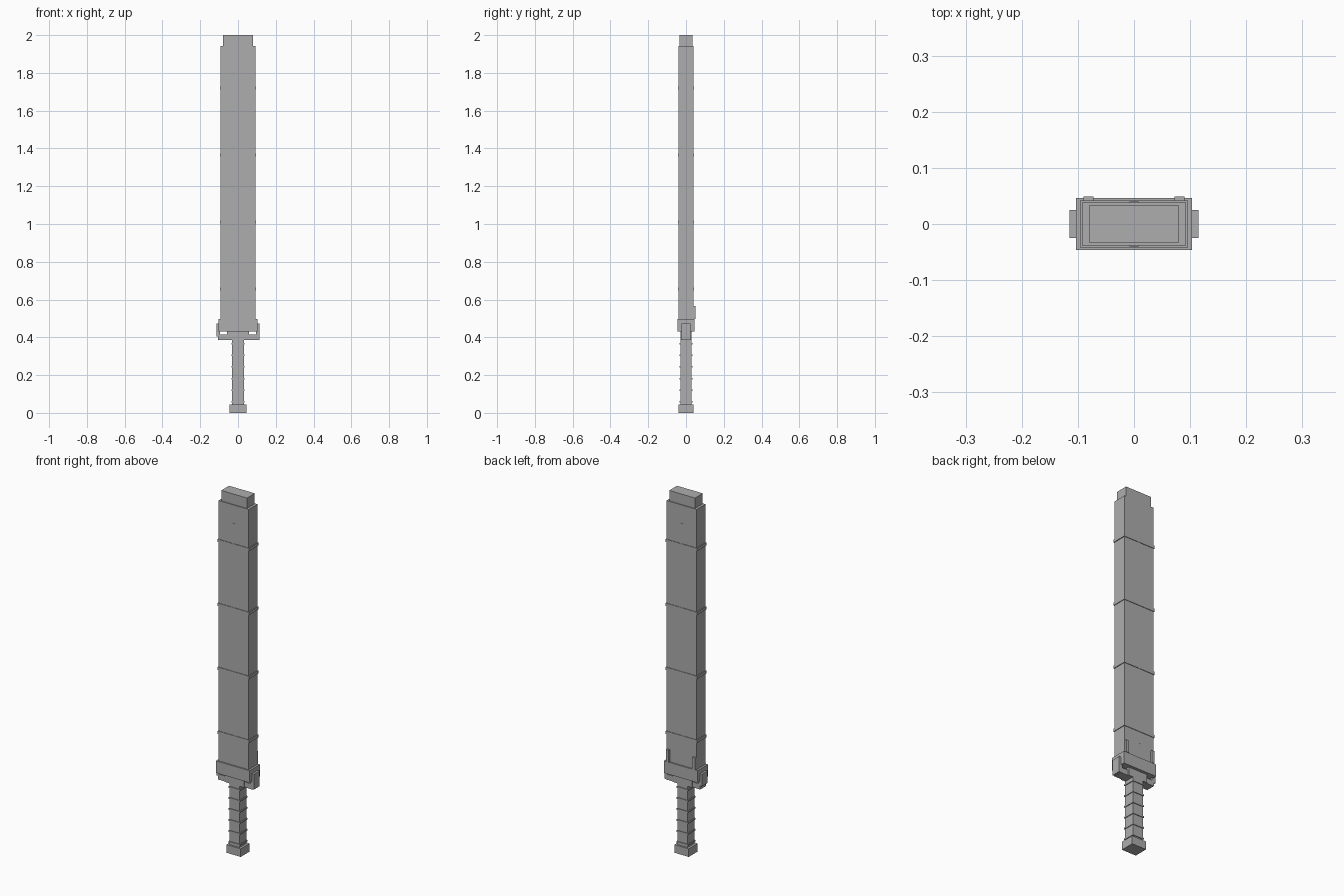
import bpy

if "Cube" in bpy.data.objects:
    bpy.data.objects.remove(bpy.data.objects["Cube"])

grey = bpy.data.materials.new("plain grey")
grey.diffuse_color = (0.42, 0.42, 0.42, 1)
grey.use_nodes = True
grey.node_tree.nodes["Principled BSDF"].inputs["Base Color"].default_value = grey.diffuse_color


def box(name, x, y, z):
    """Axis-aligned box from (min, max) ranges."""
    bpy.ops.mesh.primitive_cube_add(size=1, location=[(a + b) / 2 for a, b in (x, y, z)])
    ob = bpy.context.object
    ob.name = name
    ob.scale = [b - a for a, b in (x, y, z)]
    bpy.ops.object.transform_apply(location=False, rotation=False, scale=True)
    ob.data.materials.append(grey)
    return ob


def cbox(name, hx, hy, z0, z1):
    """Box centred on the z axis."""
    return box(name, (-hx, hx), (-hy, hy), (z0, z1))


# handle: pommel, grip, wrap ridges
cbox("pommel", 0.044, 0.039, 0.0, 0.045)
cbox("grip", 0.031, 0.030, 0.045, 0.39)
for i in range(6):
    z = 0.06 + i * 0.061
    cbox("grip_ridge", 0.035, 0.034, z - 0.004, z + 0.004)

# guard: centre block, crossbar, side hooks
cbox("guard_block", 0.058, 0.030, 0.385, 0.432)
box("crossbar", (-0.105, 0.105), (-0.025, 0.025), (0.385, 0.415))
box("left_hook", (-0.115, -0.095), (-0.025, 0.025), (0.405, 0.472))
box("right_hook", (0.095, 0.115), (-0.025, 0.025), (0.387, 0.472))

# scabbard: mouth collar, body, end cap
cbox("scabbard_collar", 0.103, 0.046, 0.43, 0.497)
cbox("scabbard_body", 0.0925, 0.0385, 0.497, 1.942)
cbox("scabbard_end", 0.079, 0.034, 1.942, 2.0)

# raised bands around the scabbard
for i in range(4):
    z = 0.655 + i * 0.355
    cbox("scabbard_band", 0.0965, 0.0415, z - 0.008, z + 0.008)

# thin centre strips on both broad faces, clips at the back
for s in (-1, 1):
    ys = sorted((s * 0.036, s * 0.0398))
    box("centre_strip", (-0.008, 0.008), ys, (0.58, 1.84))
    xs = sorted((s * 0.072, s * 0.090))
    box("back_clip", xs, (0.036, 0.049), (0.497, 0.565))
